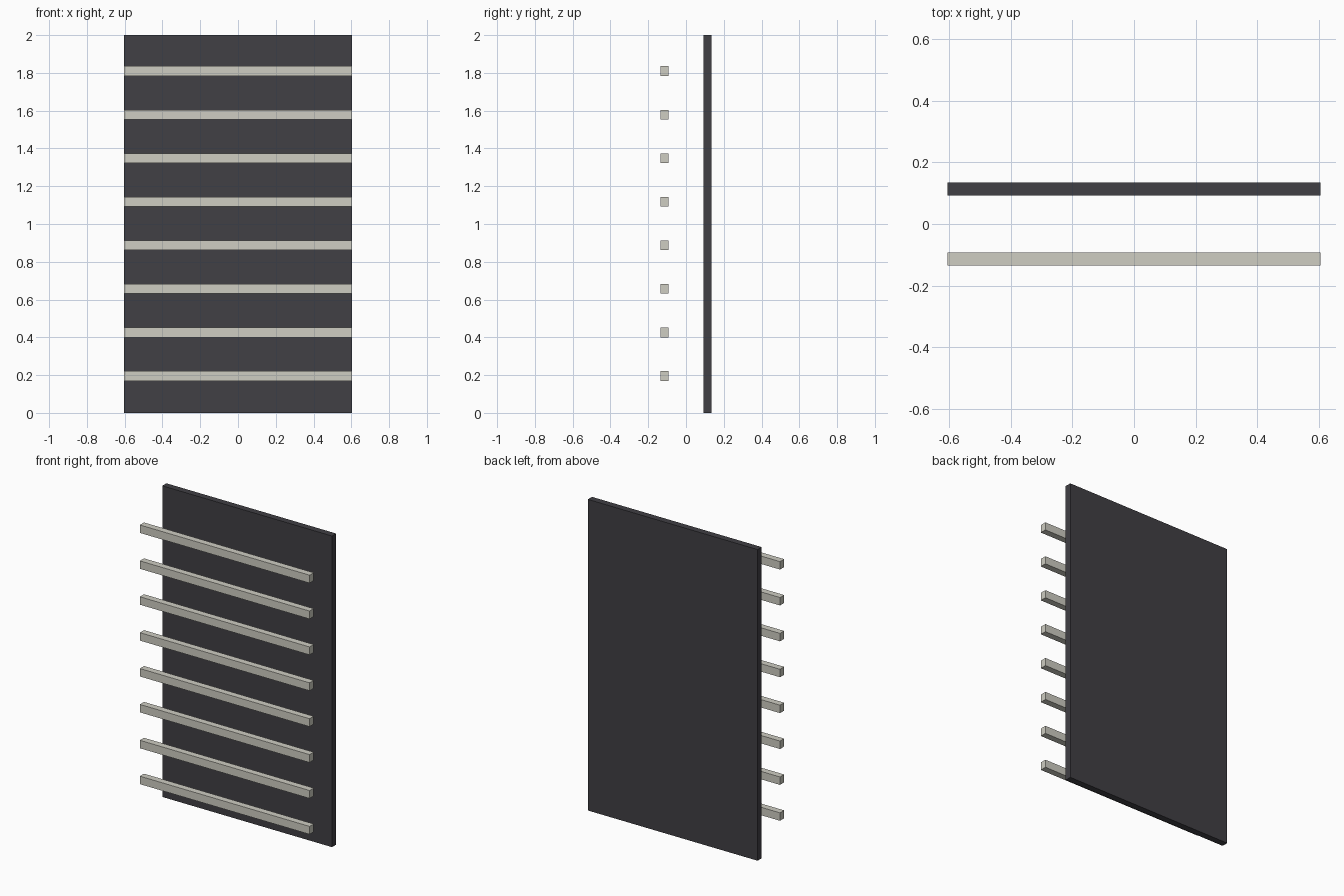
import bpy

if "Cube" in bpy.data.objects:
    bpy.data.objects.remove(bpy.data.objects["Cube"])


def material(name, rgb):
    m = bpy.data.materials.new(name)
    m.diffuse_color = (*rgb, 1.0)
    m.use_nodes = True
    m.node_tree.nodes["Principled BSDF"].inputs["Base Color"].default_value = m.diffuse_color
    return m


def box(name, center, size, mat):
    bpy.ops.mesh.primitive_cube_add(size=1, location=center)
    ob = bpy.context.object
    ob.name = name
    ob.scale = size
    bpy.ops.object.transform_apply(location=False, rotation=False, scale=True)
    ob.data.materials.append(mat)
    return ob


charcoal = material("charcoal", (0.052, 0.050, 0.058))
pale_grey = material("pale_grey", (0.62, 0.61, 0.54))

WIDTH = 1.207
DEPTH = 0.042
OFFSET = 0.114   # distance of panel and slats from the centre plane

# Back panel
box("back_panel", (0, OFFSET, 1.0), (WIDTH, DEPTH, 2.0), charcoal)

# Eight evenly spaced horizontal slats in front of the panel
for i in range(8):
    z = 0.195 + i * 0.2307
    box(f"slat_{i + 1}", (0, -OFFSET, z), (WIDTH, DEPTH, 0.051), pale_grey)
